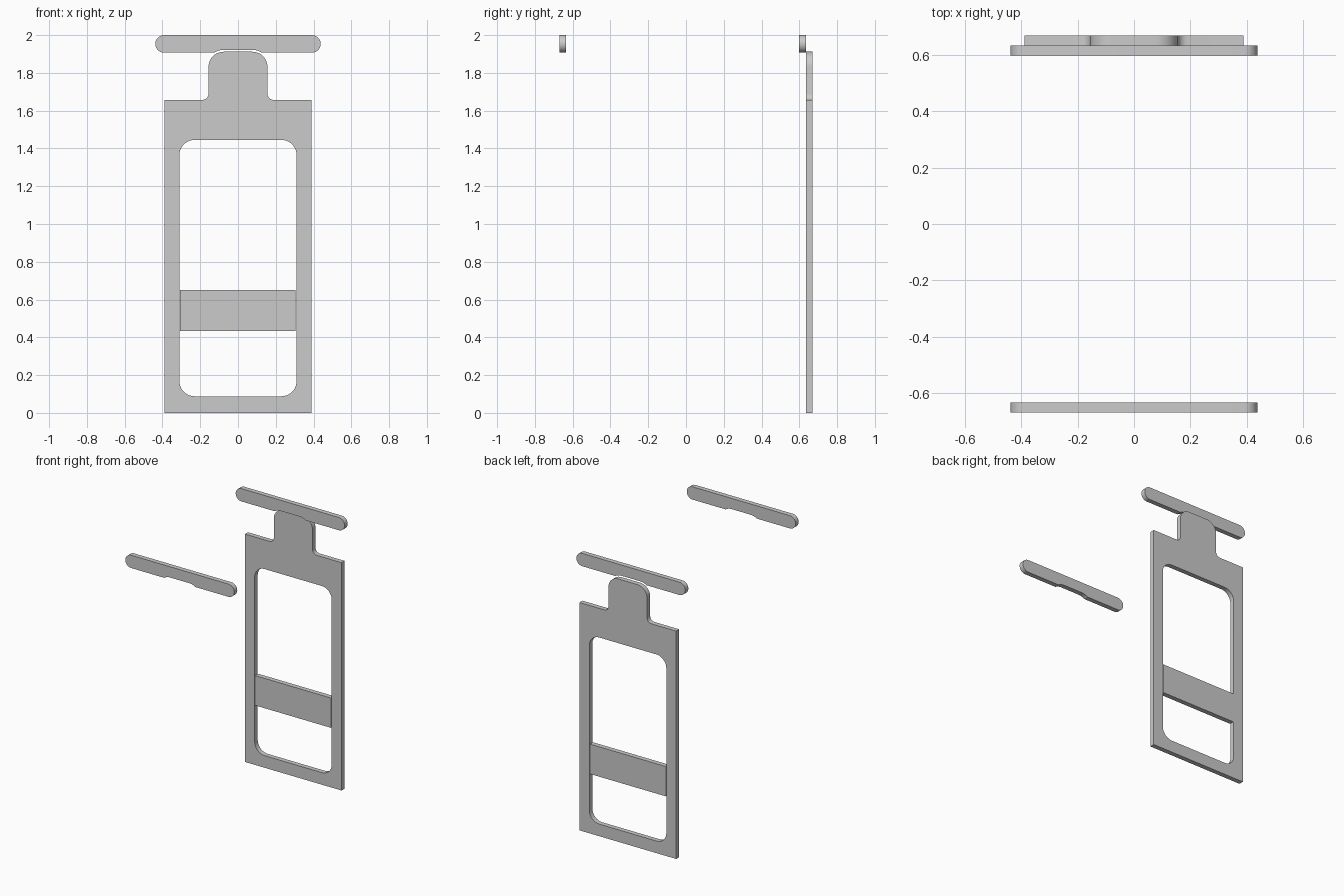
import bpy, bmesh
from math import cos, sin, radians

if "Cube" in bpy.data.objects:
    bpy.data.objects.remove(bpy.data.objects["Cube"])

def arc(cx, cz, r, a0, a1, n=10):
    return [(cx + r * cos(radians(a0 + (a1 - a0) * i / n)),
             cz + r * sin(radians(a0 + (a1 - a0) * i / n))) for i in range(n + 1)]

def mirrored(half):
    # right half outline, completed by its reflection across x = 0
    return half + [(-x, z) for x, z in reversed(half)]

def plate(name, loops, y0, y1):
    # fill x/z outlines (later loops are holes) and give them thickness in y
    bm = bmesh.new()
    edges = []
    for loop in loops:
        vs = [bm.verts.new((x, y0, z)) for x, z in loop]
        edges += [bm.edges.new((vs[i - 1], vs[i])) for i in range(len(vs))]
    bmesh.ops.triangle_fill(bm, use_beauty=True, edges=edges, normal=(0, -1, 0))
    ext = bmesh.ops.extrude_face_region(bm, geom=bm.faces[:], use_keep_orig=True)
    bmesh.ops.translate(bm, vec=(0, y1 - y0, 0),
                        verts=[g for g in ext["geom"] if isinstance(g, bmesh.types.BMVert)])
    bmesh.ops.recalc_face_normals(bm, faces=bm.faces[:])
    me = bpy.data.meshes.new(name)
    bm.to_mesh(me)
    bm.free()
    ob = bpy.data.objects.new(name, me)
    bpy.context.collection.objects.link(ob)
    bpy.ops.object.select_all(action='DESELECT')
    ob.select_set(True)
    bpy.context.view_layer.objects.active = ob
    bpy.ops.object.shade_smooth_by_angle(angle=radians(30))
    return ob

# Back frame with top tab and rounded opening
W, TOP, TAB = 0.389, 1.657, 0.156
frame = mirrored([(W, 0), (W, TOP)]
                 + arc(TAB + 0.033, TOP + 0.033, 0.033, 270, 180, 6)
                 + arc(TAB - 0.08, 1.912 - 0.08, 0.08, 0, 90))
opening = mirrored(arc(0.31 - 0.08, 0.088 + 0.08, 0.08, -90, 0)
                   + arc(0.31 - 0.08, 1.445 - 0.08, 0.08, 0, 90))
plate("back_frame", [frame, opening], 0.634, 0.669)

# Crossbar inside the opening
plate("crossbar", [[(-0.307, 0.433), (0.304, 0.433), (0.304, 0.65), (-0.307, 0.65)]],
      0.634, 0.669)

# Rounded top rails with a shallow notch that clears the tab
R = 0.0465
notch = [p for p in arc(TAB - 0.08, 1.832, 0.09, 90, 55, 6) if p[1] > 1.908]
rail = mirrored(notch + [(0.125, 2 - 2 * R)] + arc(0.438 - R, 2 - R, R, -90, 90, 20))
plate("back_rail", [rail], 0.599, 0.634)
plate("front_rail", [rail], -0.669, -0.634)
